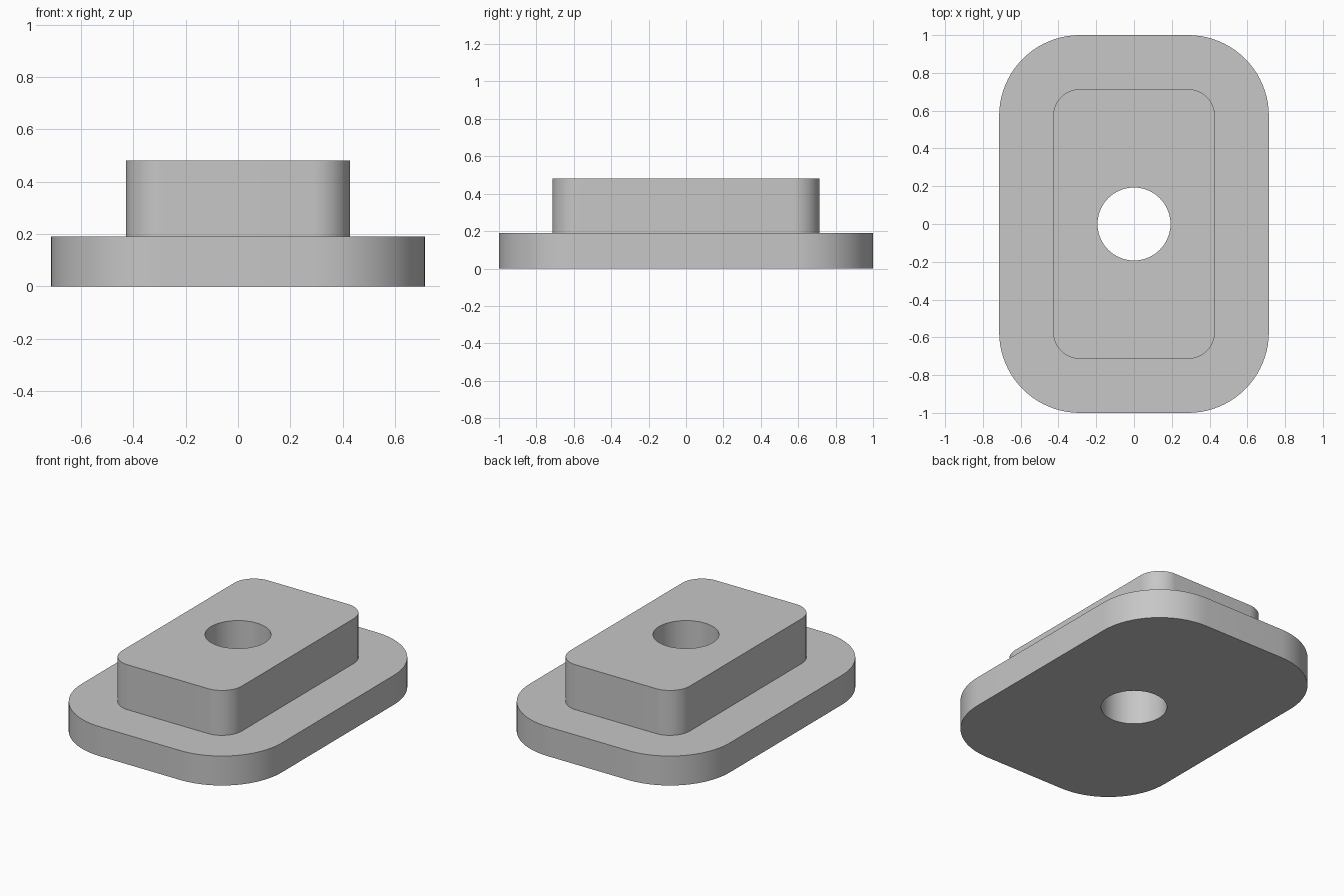
import bpy, bmesh
from math import cos, sin, pi, radians

cube = bpy.data.objects.get("Cube")
if cube:
    bpy.data.objects.remove(cube, do_unlink=True)

STEPS = 20  # segments per rounded corner
BASE_Z, TOP_Z = 0.19, 0.48
HOLE_R = 0.193


def rounded_rect(half_x, half_y, radius):
    """Outline of a rounded rectangle, counter-clockwise."""
    points = []
    for q, (sx, sy) in enumerate([(1, 1), (-1, 1), (-1, -1), (1, -1)]):
        for i in range(STEPS + 1):
            a = (q + i / STEPS) * pi / 2
            points.append((sx * (half_x - radius) + radius * cos(a),
                           sy * (half_y - radius) + radius * sin(a)))
    return points


def circle(radius):
    """Circle with as many points as a rounded rectangle."""
    count = 4 * (STEPS + 1)
    return [(radius * cos(2 * pi * (i + 0.5) / count),
             radius * sin(2 * pi * (i + 0.5) / count)) for i in range(count)]


# Plain grey material
grey = bpy.data.materials.new("plain grey")
grey.use_nodes = True
colour = (0.57, 0.57, 0.57, 1)
grey.diffuse_color = colour
grey.node_tree.nodes["Principled BSDF"].inputs["Base Color"].default_value = colour

# Flange, raised block and through hole as one closed skin of loops
flange = rounded_rect(0.714, 1.0, 0.428)
block = rounded_rect(0.428, 0.714, 0.143)
hole = circle(HOLE_R)
sections = [(flange, 0), (flange, BASE_Z), (block, BASE_Z),
            (block, TOP_Z), (hole, TOP_Z), (hole, 0)]

bm = bmesh.new()
loops = [[bm.verts.new((x, y, z)) for x, y in outline] for outline, z in sections]
for k, lower in enumerate(loops):
    upper = loops[(k + 1) % len(loops)]
    for i in range(len(lower)):
        j = (i + 1) % len(lower)
        bm.faces.new((lower[i], lower[j], upper[j], upper[i]))
bmesh.ops.recalc_face_normals(bm, faces=bm.faces)

mesh = bpy.data.meshes.new("flanged_block")
bm.to_mesh(mesh)
bm.free()
mesh.materials.append(grey)
body = bpy.data.objects.new("flanged_block", mesh)
bpy.context.collection.objects.link(body)

# Smooth corners, sharp rims
bpy.ops.object.select_all(action="DESELECT")
body.select_set(True)
bpy.context.view_layer.objects.active = body
bpy.ops.object.shade_smooth_by_angle(angle=radians(30))
